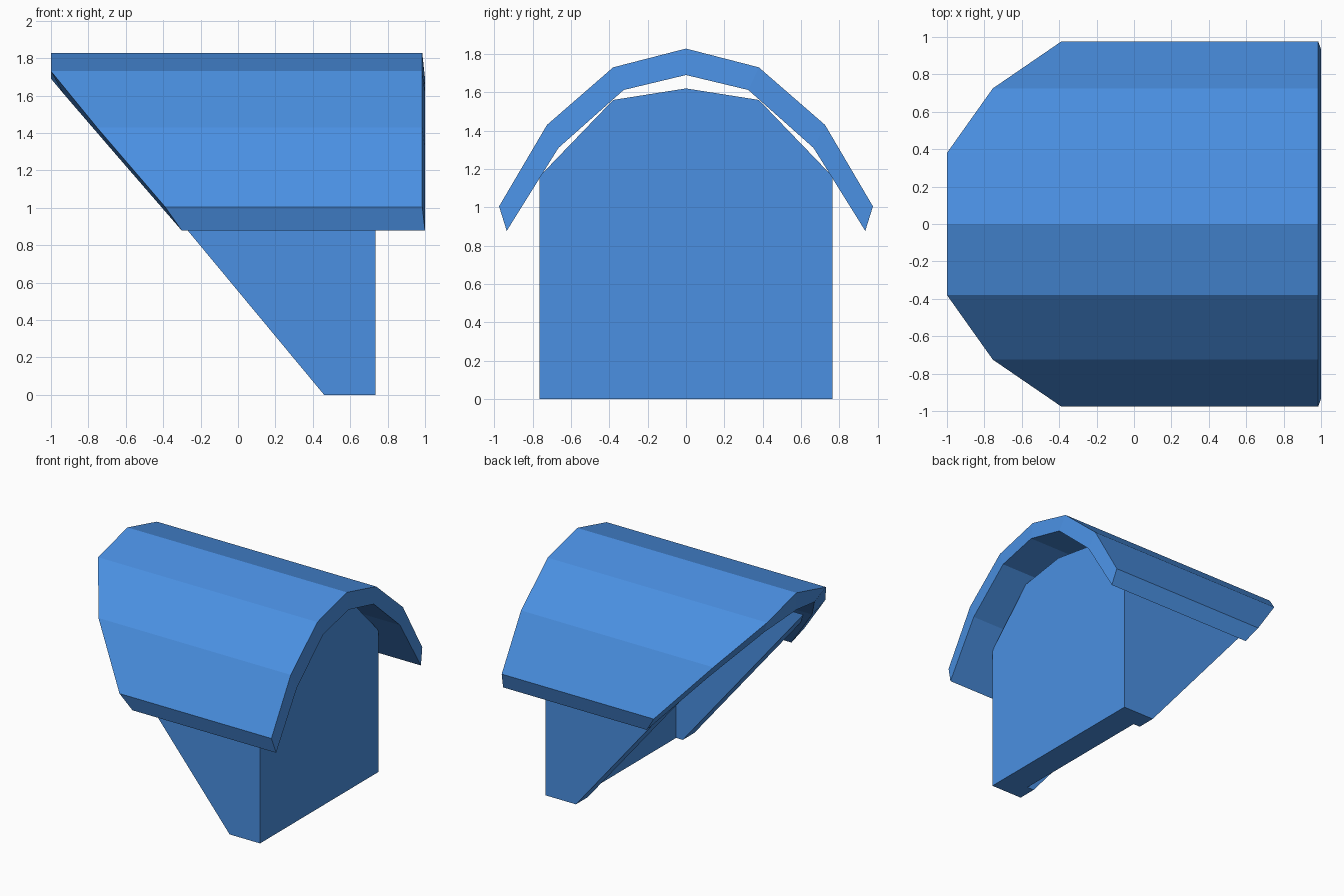
import bpy
import bmesh

cube = bpy.data.objects.get("Cube")
if cube:
    bpy.data.objects.remove(cube)

blue = bpy.data.materials.new("Sky blue")
blue.use_nodes = True
blue.diffuse_color = (0.069, 0.279, 0.761, 1)
blue.node_tree.nodes["Principled BSDF"].inputs["Base Color"].default_value = blue.diffuse_color


def mirrored(half):
    """Complete an (x, y, z) half profile that ends on the ridge."""
    return half + [(x, -y, z) for x, y, z in reversed(half[:-1])]


def ring(bm, points):
    return [bm.verts.new(p) for p in points]


def strip(bm, a, b):
    for i in range(len(a) - 1):
        bm.faces.new((a[i], a[i + 1], b[i + 1], b[i]))


def finish(bm, name):
    bmesh.ops.recalc_face_normals(bm, faces=bm.faces)
    mesh = bpy.data.meshes.new(name)
    bm.to_mesh(mesh)
    bm.free()
    mesh.materials.append(blue)
    bpy.context.collection.objects.link(bpy.data.objects.new(name, mesh))


def prism(name, front, back):
    """Solid between two matching closed sections."""
    bm = bmesh.new()
    a, b = ring(bm, front), ring(bm, back)
    strip(bm, a + a[:1], b + b[:1])
    bm.faces.new(a)
    bm.faces.new(b)
    finish(bm, name)


# Curved roof: faceted arched shell, trimmed along the slope
outer = mirrored([(-0.39, 0.975, 1.005), (-0.755, 0.725, 1.43),
                  (-1, 0.38, 1.73), (-1, 0, 1.828)])
inner = mirrored([(-0.30, 0.935, 0.877), (-0.675, 0.665, 1.31),
                  (-0.935, 0.325, 1.612), (-1, 0, 1.69)])
bm = bmesh.new()
out_front = ring(bm, [(0.985, y, z) for _, y, z in outer])
in_front = ring(bm, [(1.0, y, z) for _, y, z in inner])
out_back, in_back = ring(bm, outer), ring(bm, inner)
for a, b in ((out_front, out_back), (in_front, in_back),
             (out_front, in_front), (out_back, in_back)):
    strip(bm, a, b)
for i in (0, -1):
    bm.faces.new((out_front[i], out_back[i], in_back[i], in_front[i]))
finish(bm, "arched_roof")

# Thick front wall with an arched top
wall_back = 0.52
arch = mirrored([(wall_back, 0.765, 0), (wall_back, 0.765, 1.16),
                 (wall_back, 0.38, 1.56), (wall_back, 0, 1.62)])
prism("front_wall", [(0.735, y, z) for _, y, z in arch], arch)

# Side walls reaching up under the roof, cut along the slope
section = [(0.765, 0), (0.765, 1.16), (0.615, 1.316), (0.615, 0)]
for side, name in ((1, "back_side_wall"), (-1, "front_side_wall")):
    prism(name, [(wall_back, side * y, z) for y, z in section],
          [(0.46 - 0.83 * z, side * y, z) for y, z in section])
